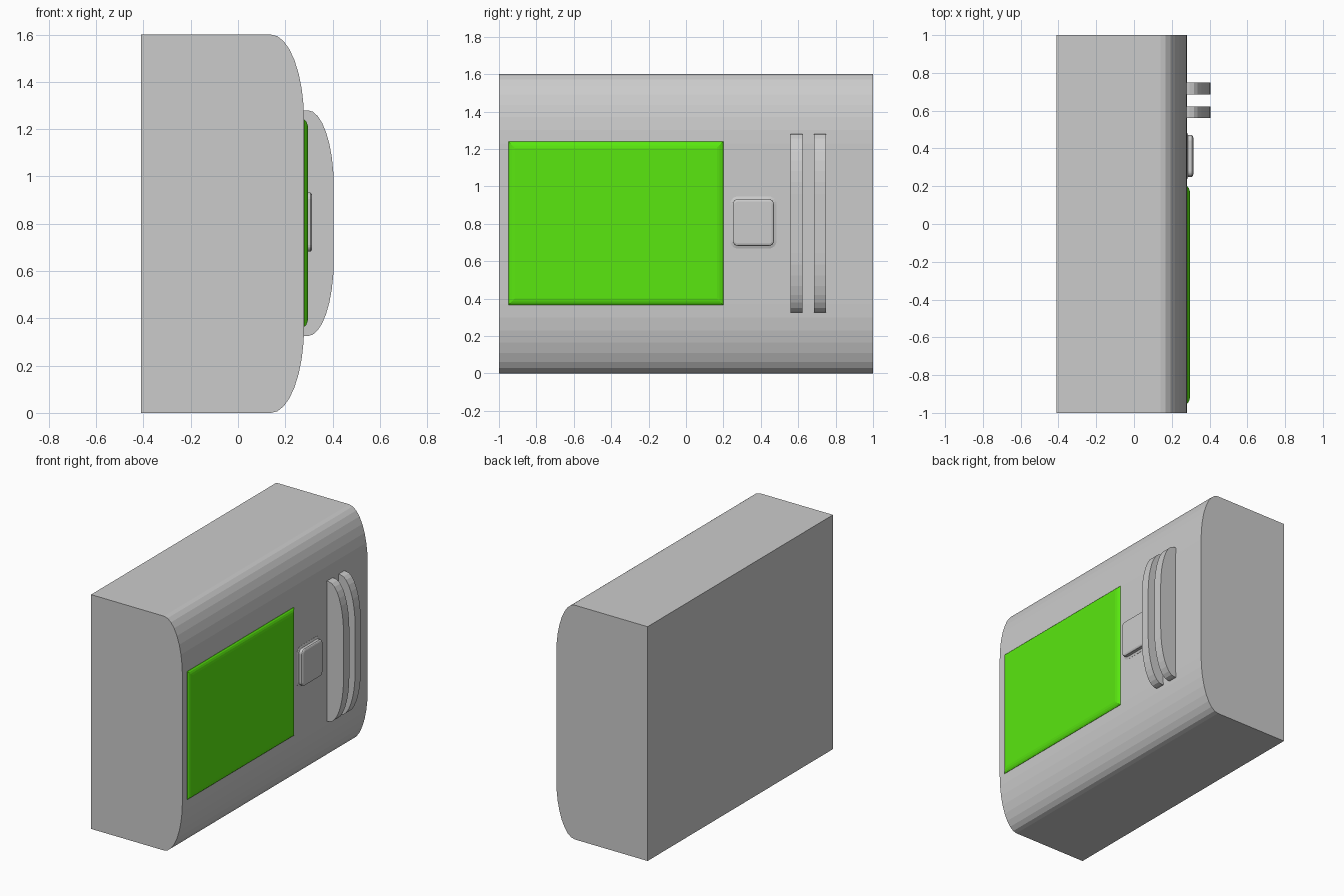
import bpy, bmesh
from math import sin, cos, pi

if "Cube" in bpy.data.objects:
    bpy.data.objects.remove(bpy.data.objects["Cube"])


def finish(name, bm, color=None):
    bmesh.ops.recalc_face_normals(bm, faces=bm.faces)
    me = bpy.data.meshes.new(name)
    bm.to_mesh(me)
    bm.free()
    ob = bpy.data.objects.new(name, me)
    bpy.context.collection.objects.link(ob)
    if color:
        mat = bpy.data.materials.new(name + "_colour")
        mat.diffuse_color = color
        mat.use_nodes = True
        mat.node_tree.nodes["Principled BSDF"].inputs["Base Color"].default_value = mat.diffuse_color
        me.materials.append(mat)
    return ob


def d_profile(name, x0, x1, z0, z1, rx, rz, y0, y1, seg=8):
    """Flat-backed profile with elliptical front corners, extruded along y."""
    pts = [(x0, z0)]
    for i in range(seg + 1):
        a = pi / 2 * i / seg
        pts.append((x1 - rx + rx * sin(a), z0 + rz - rz * cos(a)))
    pts += [(x, z0 + z1 - z) for x, z in reversed(pts)]
    bm = bmesh.new()
    face = bm.faces.new([bm.verts.new((x, y0, z)) for x, z in pts])
    ext = bmesh.ops.extrude_face_region(bm, geom=[face], use_keep_orig=True)
    verts = [g for g in ext["geom"] if isinstance(g, bmesh.types.BMVert)]
    bmesh.ops.translate(bm, verts=verts, vec=(0, y1 - y0, 0))
    return finish(name, bm)


def panel(name, y0, y1, z0, z1, radius, rings, seg, color=None):
    """Stack of rounded rectangles facing +x; rings are (inset, x)."""
    bm = bmesh.new()
    loops = []
    for inset, x in rings:
        r = max(radius - inset, radius * 0.5)
        ya, yb, za, zb = y0 + inset, y1 - inset, z0 + inset, z1 - inset
        corners = [(yb - r, zb - r), (ya + r, zb - r), (ya + r, za + r), (yb - r, za + r)]
        loop = []
        for k, (cy, cz) in enumerate(corners):
            for i in range(seg + 1):
                a = pi / 2 * (k + (i / seg if seg else 0.5))
                loop.append(bm.verts.new((x, cy + r * cos(a), cz + r * sin(a))))
        loops.append(loop)
    n = len(loops[0])
    for a, b in zip(loops, loops[1:]):
        for i in range(n):
            j = (i + 1) % n
            bm.faces.new((a[i], a[j], b[j], b[i]))
    bm.faces.new(loops[0])
    bm.faces.new(loops[-1])
    return finish(name, bm, color)


# main housing
d_profile("body", -0.41, 0.28, 0, 1.6, 0.14, 0.37, -1, 1)

# two upright fins
for i, y in enumerate((0.56, 0.685)):
    d_profile(f"fin_{i + 1}", 0.27, 0.405, 0.325, 1.28, 0.11, 0.32, y, y + 0.063)

# green screen with a softly rounded edge
panel("screen", -0.95, 0.2, 0.365, 1.24, 0,
      [(0, 0.265), (0, 0.282), (0.008, 0.289), (0.02, 0.294), (0.035, 0.297)], 0,
      (0.1, 0.8, 0.005, 1))

# push button with a slightly flared foot
panel("button", 0.25, 0.47, 0.682, 0.932, 0.028,
      [(-0.015, 0.27), (-0.015, 0.281), (0, 0.286), (0, 0.306), (0.004, 0.311), (0.012, 0.314)], 4)
